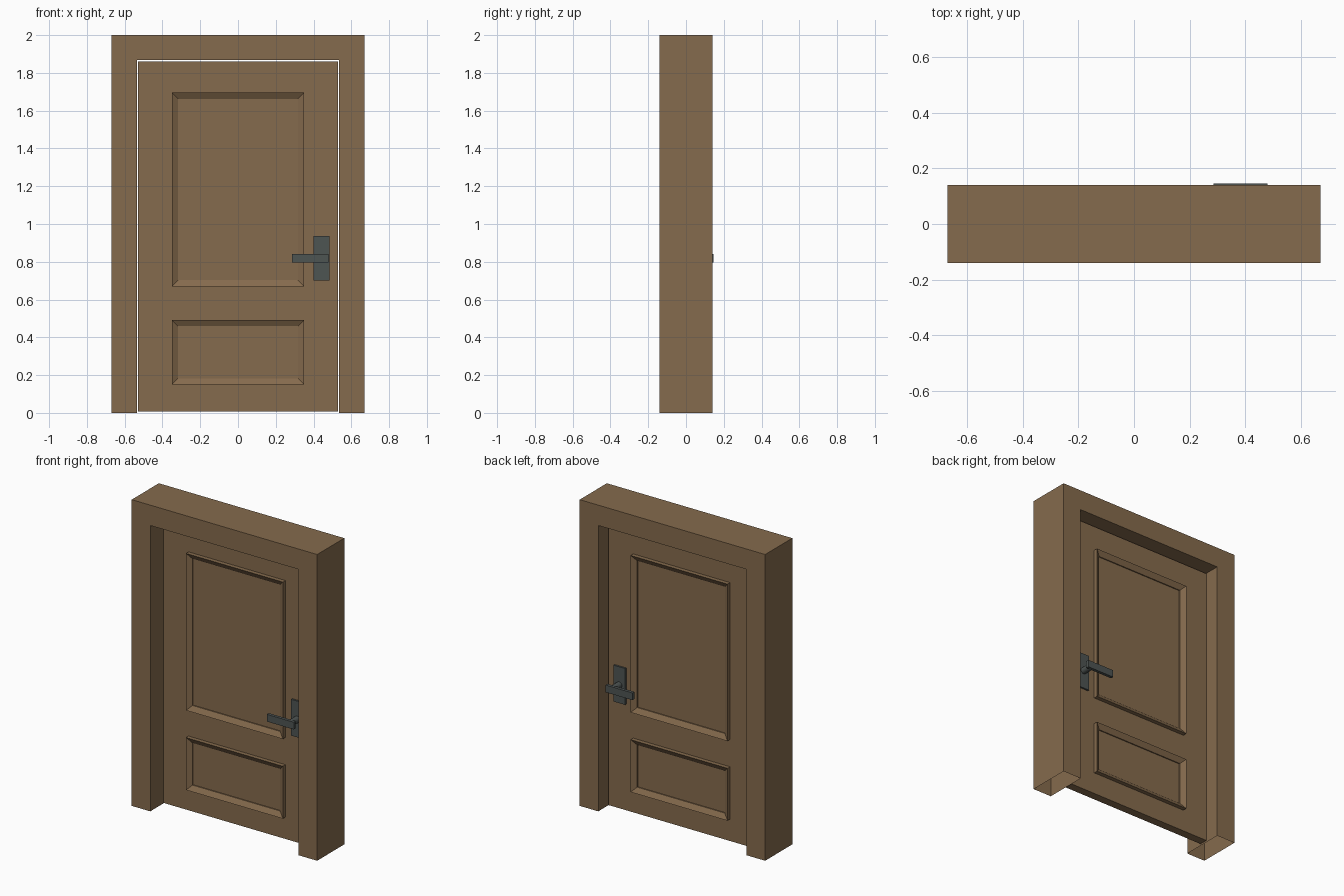
import bpy, bmesh, math

if "Cube" in bpy.data.objects:
    bpy.data.objects.remove(bpy.data.objects["Cube"])


def material(name, rgb):
    m = bpy.data.materials.new(name)
    m.diffuse_color = (*rgb, 1)
    m.use_nodes = True
    m.node_tree.nodes["Principled BSDF"].inputs["Base Color"].default_value = m.diffuse_color
    return m


WOOD = material("brown wood", (0.235, 0.146, 0.074))
METAL = material("dark grey metal", (0.076, 0.089, 0.086))


def finish(name, bm, mat):
    bmesh.ops.recalc_face_normals(bm, faces=bm.faces)
    mesh = bpy.data.meshes.new(name)
    bm.to_mesh(mesh)
    bm.free()
    mesh.materials.append(mat)
    ob = bpy.data.objects.new(name, mesh)
    bpy.context.collection.objects.link(ob)
    return ob


def box(name, x, y, z, mat):
    bm = bmesh.new()
    bmesh.ops.create_cube(bm, size=1)
    for v in bm.verts:
        v.co = [(a[0] + a[1]) / 2 + c * (a[1] - a[0]) for a, c in zip((x, y, z), v.co)]
    return finish(name, bm, mat)


# Door frame: upside-down U profile, left open under the two jambs
OX, OZ, IX, IZ, D = 0.67, 2.0, 0.536, 1.867, 0.14
bm = bmesh.new()
outer = [(-OX, 0), (-OX, OZ), (OX, OZ), (OX, 0)]
inner = [(-IX, 0), (-IX, IZ), (IX, IZ), (IX, 0)]
rings = [[bm.verts.new((x, y, z)) for x, z in pts]
         for pts, y in ((outer, -D), (outer, D), (inner, D), (inner, -D))]
for k in range(4):
    a, b = rings[k], rings[(k + 1) % 4]
    for i in range(3):
        bm.faces.new((a[i], a[i + 1], b[i + 1], b[i]))
finish("door_frame", bm, WOOD)

# Door slab
FRONT, BACK = -0.01, 0.045
box("door_slab", (-0.53, 0.53), (FRONT, BACK), (0.007, 1.86), WOOD)


def moulding(name, z0, z1, y, s):
    """Raised rectangular trim, sloping down towards the panel inside."""
    bm = bmesh.new()
    profile = [(0, 0), (0, 0.027), (0.033, 0.007), (0.033, 0)]  # inset, height
    loops = []
    for inset, h in profile:
        x, a, b = 0.35 - inset, z0 + inset, z1 - inset
        loops.append([bm.verts.new((px, y + s * h, pz))
                      for px, pz in ((-x, a), (x, a), (x, b), (-x, b))])
    for a, b in zip(loops, loops[1:]):
        for i in range(4):
            j = (i + 1) % 4
            bm.faces.new((a[i], a[j], b[j], b[i]))
    ob = finish(name, bm, WOOD)
    # make the visible sides face outward
    me = ob.data
    if me.polygons[4].normal.y * s < 0:
        me.flip_normals()


# Both faces of the door: panel trims and handle
for side, y, s in (("front", FRONT, -1), ("back", BACK, 1)):
    moulding(side + "_upper_trim", 0.67, 1.695, y, s)
    moulding(side + "_lower_trim", 0.15, 0.492, y, s)

    def span(a, b):
        return tuple(sorted((y + s * a, y + s * b)))

    box(side + "_handle_plate", (0.40, 0.485), span(0, 0.012), (0.70, 0.937), METAL)
    box(side + "_handle_lever", (0.285, 0.48), span(0.08, 0.10), (0.795, 0.842), METAL)
    # round spindle between plate and lever
    bm = bmesh.new()
    bmesh.ops.create_cone(bm, cap_ends=True, segments=16, radius1=0.021,
                          radius2=0.021, depth=0.075)
    for v in bm.verts:
        v.co = (0.443 + v.co.x, y + s * 0.0475 + v.co.z, 0.8185 + v.co.y)
    sp = finish(side + "_handle_spindle", bm, METAL)
    for p in sp.data.polygons:
        p.use_smooth = len(p.vertices) == 4
